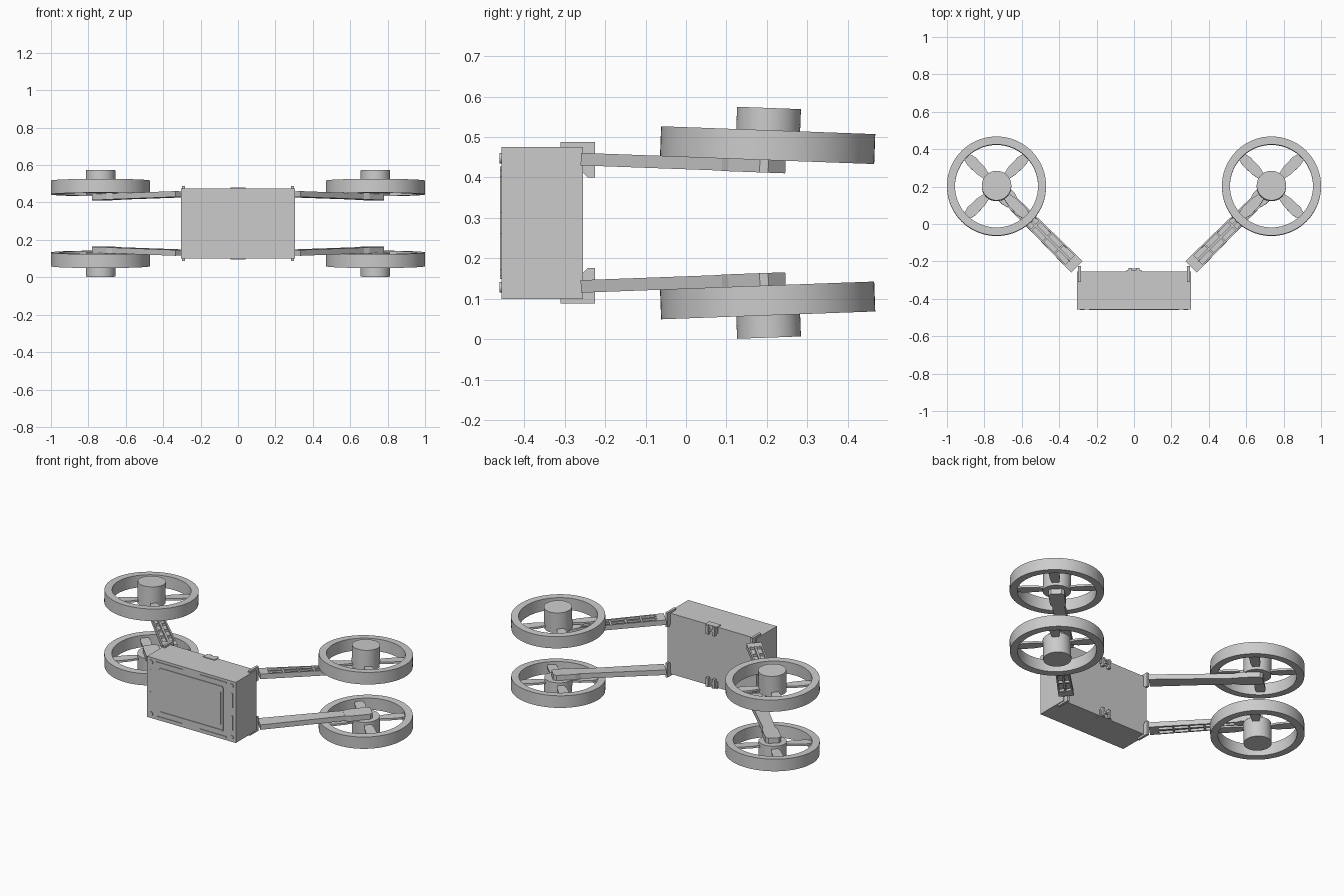
import bpy, bmesh, math
from mathutils import Matrix, Vector

if "Cube" in bpy.data.objects:
    bpy.data.objects.remove(bpy.data.objects["Cube"])

MID = 0.288                      # height of the mirror plane
TILT = Matrix.Rotation(math.radians(-2.1), 4, 'X')
ROTOR = Matrix.Translation((0.735, 0.2, 0.14)) @ TILT @ Matrix.Translation((0, 0, -0.14))
ARM = ROTOR @ Matrix.Rotation(math.radians(225), 4, 'Z')   # local +x runs from rotor to body


def prism(bm, pts, z0, z1, M=Matrix()):
    lo = [bm.verts.new(M @ Vector((x, y, z0))) for x, y in pts]
    hi = [bm.verts.new(M @ Vector((x, y, z1))) for x, y in pts]
    n = len(pts)
    bm.faces.new(lo[::-1])
    bm.faces.new(hi)
    for i in range(n):
        bm.faces.new((lo[i], lo[(i + 1) % n], hi[(i + 1) % n], hi[i]))


def box(bm, x0, x1, y0, y1, z0, z1, M=Matrix()):
    prism(bm, [(x0, y0), (x1, y0), (x1, y1), (x0, y1)], z0, z1, M)


def disc(bm, r, z0, z1, M=Matrix(), n=64):
    prism(bm, [(r * math.cos(2 * math.pi * i / n), r * math.sin(2 * math.pi * i / n))
               for i in range(n)], z0, z1, M)


def ring(bm, r0, r1, z0, z1, M=Matrix(), n=72):
    prof = [(r0, z0), (r1, z0), (r1, z1), (r0, z1)]
    rows = [[bm.verts.new(M @ Vector((r * math.cos(a), r * math.sin(a), z))) for r, z in prof]
            for a in (2 * math.pi * i / n for i in range(n))]
    for i in range(n):
        a, b = rows[i], rows[(i + 1) % n]
        for k in range(4):
            j = (k + 1) % 4
            bm.faces.new((a[k], b[k], b[j], a[j]))


def finish(bm, name, mirror="", smooth=False):
    """Make the object, plus reflected copies across x and / or the mid height."""
    bmesh.ops.recalc_face_normals(bm, faces=bm.faces)
    for sx in ((1, -1) if "x" in mirror else (1,)):
        for sz in ((1, -1) if "z" in mirror else (1,)):
            c = bm.copy()
            c.transform(Matrix.Translation((0, 0, MID)) @ Matrix.Diagonal((sx, 1, sz, 1)))
            if sx * sz < 0:
                bmesh.ops.reverse_faces(c, faces=c.faces)
            me = bpy.data.meshes.new(name)
            c.to_mesh(me)
            c.free()
            ob = bpy.data.objects.new(name, me)
            bpy.context.collection.objects.link(ob)
            if smooth:
                bpy.ops.object.select_all(action='DESELECT')
                ob.select_set(True)
                bpy.context.view_layer.objects.active = ob
                bpy.ops.object.shade_smooth_by_angle(angle=math.radians(30))
    bm.free()


# body box
bm = bmesh.new()
box(bm, -0.304, 0.304, -0.456, -0.255, -0.188, 0.188)
finish(bm, "body")

# raised trim on the front: inner frame and broken outer strips
bm = bmesh.new()
for s in (-1, 1):
    y0, y1 = -0.46, -0.45
    box(bm, -0.215, 0.215, y0, y1, s * 0.135 - 0.004, s * 0.135 + 0.004)
    box(bm, s * 0.215 - 0.004, s * 0.215 + 0.004, y0, y1, -0.131, 0.131)
    box(bm, s * 0.2 - 0.003, s * 0.2 + 0.003, y0, y1, -0.1, 0.1)
    for t in (-1, 1):
        box(bm, t * 0.15 - 0.09, t * 0.15 + 0.09, y0, y1, s * 0.168 - 0.004, s * 0.168 + 0.004)
        box(bm, s * 0.28 - 0.004, s * 0.28 + 0.004, y0, y1, t * 0.07 - 0.045, t * 0.07 + 0.045)
finish(bm, "front_trim")

# corner screws
bm = bmesh.new()
disc(bm, 0.013, 0.45, 0.461, Matrix.Translation((0.277, 0, 0.16)) @ Matrix.Rotation(math.pi / 2, 4, 'X'), 24)
finish(bm, "corner_screw", "xz", True)

# latches at the middle of the back edges
bm = bmesh.new()
box(bm, -0.04, 0.04, -0.262, -0.25, 0.15, 0.180)
box(bm, -0.04, 0.04, -0.285, -0.246, 0.180, 0.192)
for s in (-1, 1):
    box(bm, s * 0.022 - 0.008, s * 0.022 + 0.008, -0.26, -0.236, 0.135, 0.190)
box(bm, -0.022, 0.022, -0.246, -0.238, 0.158, 0.168)
finish(bm, "latch", "z")

# hinge bracket wrapped around each back corner
bm = bmesh.new()
prof = [(-0.31, 0.2), (-0.225, 0.2), (-0.225, 0.112), (-0.243, 0.112),
        (-0.262, 0.13), (-0.262, 0.17), (-0.275, 0.182), (-0.31, 0.182)]
YZX = Matrix(((0, 0, 1, 0), (1, 0, 0, 0), (0, 1, 0, 0), (0, 0, 0, 1)))
prism(bm, prof, 0.284, 0.299, YZX)
finish(bm, "hinge_bracket", "xz")

# arm: floor plate, side rails, cross ribs and motor mount
bm = bmesh.new()
prism(bm, [(0.06, -0.034), (0.608, -0.043), (0.608, 0.043), (0.06, 0.034)], 0.125, 0.141, ARM)
for s in (-1, 1):
    prism(bm, [(0.06, s * 0.034), (0.608, s * 0.043), (0.608, s * 0.034), (0.06, s * 0.025)], 0.13, 0.156, ARM)
prism(bm, [(0.06, -0.006), (0.608, -0.006), (0.608, 0.006), (0.06, 0.006)], 0.14, 0.155, ARM)
for i in range(6):
    x = 0.12 + i * 0.088
    box(bm, x - 0.005, x + 0.005, -0.033, 0.033, 0.14, 0.154, ARM)
box(bm, 0.56, 0.608, -0.042, 0.042, 0.126, 0.156, ARM)
finish(bm, "arm", "xz")

bm = bmesh.new()
prism(bm, [(-0.035, -0.03), (-0.02, -0.045), (0.09, -0.045), (0.125, -0.034),
           (0.125, 0.034), (0.09, 0.045), (-0.02, 0.045), (-0.035, 0.03)], 0.124, 0.158, ARM)
finish(bm, "motor_mount", "xz")

# motor
bm = bmesh.new()
disc(bm, 0.079, 0.156, 0.284, ROTOR)
finish(bm, "motor", "xz", True)

# guard ring
bm = bmesh.new()
ring(bm, 0.222, 0.265, 0.155, 0.229, ROTOR)
finish(bm, "guard_ring", "xz", True)

# four flat spokes joining motor and ring
bm = bmesh.new()
for k in range(4):
    prism(bm, [(0.06, -0.016), (0.12, -0.028), (0.19, -0.03), (0.228, -0.02),
               (0.228, 0.02), (0.19, 0.03), (0.12, 0.028), (0.06, 0.016)], 0.172, 0.184,
          ARM @ Matrix.Rotation(k * math.pi / 2, 4, 'Z'))
finish(bm, "spokes", "xz")
